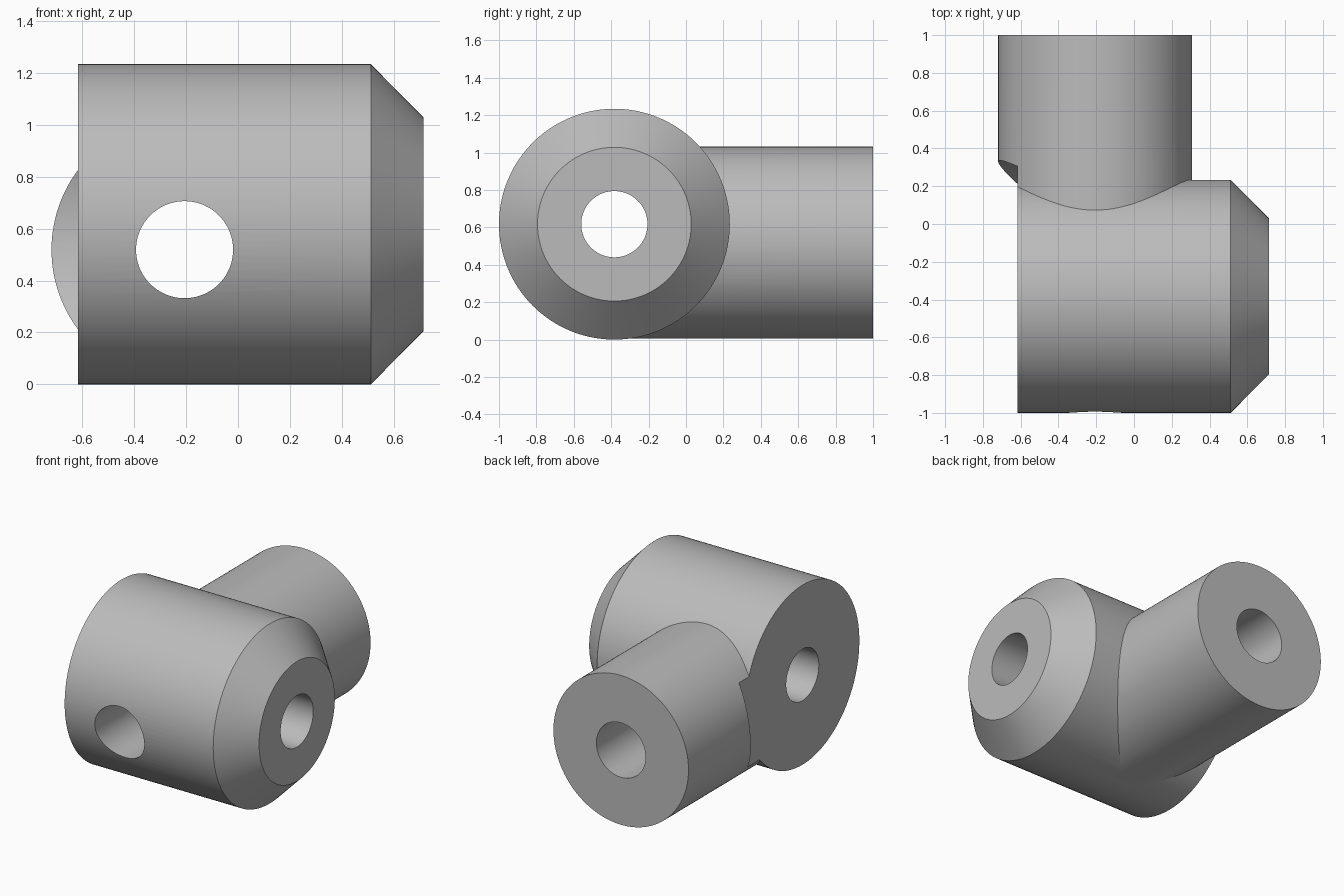
import bpy
import math
from mathutils import Matrix

default = bpy.data.objects.get("Cube")
if default:
    bpy.data.objects.remove(default, do_unlink=True)

SEGMENTS = 128
ROT_X = Matrix.Rotation(math.pi / 2, 4, "Y")   # local z becomes +x
ROT_Y = Matrix.Rotation(-math.pi / 2, 4, "X")  # local z becomes +y

# Axis positions of the main barrel (along x) and the side branch (along y)
BARREL_Y, BARREL_Z, BARREL_R = -0.383, 0.617, 0.617
BRANCH_X, BRANCH_Z, BRANCH_R = -0.206, 0.519, 0.513
END_X = -0.617

grey = bpy.data.materials.new("plain grey")
grey.use_nodes = True
grey.diffuse_color = (0.5, 0.5, 0.5, 1)
grey.node_tree.nodes["Principled BSDF"].inputs["Base Color"].default_value = (0.5, 0.5, 0.5, 1)


def lathe(name, profile, rotation, location):
    """Closed solid of revolution from (radius, height) pairs."""
    verts, n = [], SEGMENTS
    for radius, height in profile:
        for i in range(n):
            a = math.tau * i / n
            verts.append((radius * math.cos(a), radius * math.sin(a), height))
    faces = [tuple(reversed(range(n)))]
    for k in range(len(profile) - 1):
        for i in range(n):
            j = (i + 1) % n
            faces.append((k * n + i, k * n + j, k * n + n + j, k * n + n + i))
    last = (len(profile) - 1) * n
    faces.append(tuple(range(last, last + n)))
    mesh = bpy.data.meshes.new(name)
    mesh.from_pydata(verts, [], faces)
    mesh.transform(Matrix.Translation(location) @ rotation)
    mesh.materials.append(grey)
    obj = bpy.data.objects.new(name, mesh)
    bpy.context.collection.objects.link(obj)
    return obj


def combine(target, tool, operation):
    """Apply a boolean and discard the tool."""
    tool.hide_render = True
    mod = target.modifiers.new(operation.title(), "BOOLEAN")
    mod.operation, mod.solver, mod.object = operation, "EXACT", tool
    bpy.context.view_layer.objects.active = target
    bpy.ops.object.modifier_apply(modifier=mod.name)
    bpy.data.objects.remove(tool, do_unlink=True)


barrel_axis = (0, BARREL_Y, BARREL_Z)
branch_axis = (BRANCH_X, 0, BRANCH_Z)

# Chamfered barrel, slightly overlong at the flat end until it is faced off
body = lathe("pipe_joint_body",
             [(BARREL_R, END_X - 0.04), (BARREL_R, 0.512), (0.411, 0.716)],
             ROT_X, barrel_axis)

# Side branch running to the back
branch = lathe("side_branch", [(BRANCH_R, BARREL_Y), (BRANCH_R, 1)], ROT_Y, branch_axis)
combine(body, branch, "UNION")

# Round relief that faces off the barrel end and undercuts the branch
relief = lathe("end_relief", [(0.72, -1), (0.72, END_X)], ROT_X, barrel_axis)
combine(body, relief, "DIFFERENCE")

# Through bores along both axes
barrel_bore = lathe("barrel_bore", [(0.177, -1.2), (0.177, 1.2)], ROT_X, barrel_axis)
combine(body, barrel_bore, "DIFFERENCE")
branch_bore = lathe("branch_bore", [(0.187, -1.3), (0.187, 1.3)], ROT_Y, branch_axis)
combine(body, branch_bore, "DIFFERENCE")

# Smooth round walls with crisp edges
bpy.ops.object.select_all(action="DESELECT")
body.select_set(True)
bpy.context.view_layer.objects.active = body
bpy.ops.object.shade_smooth_by_angle(angle=math.radians(25))
